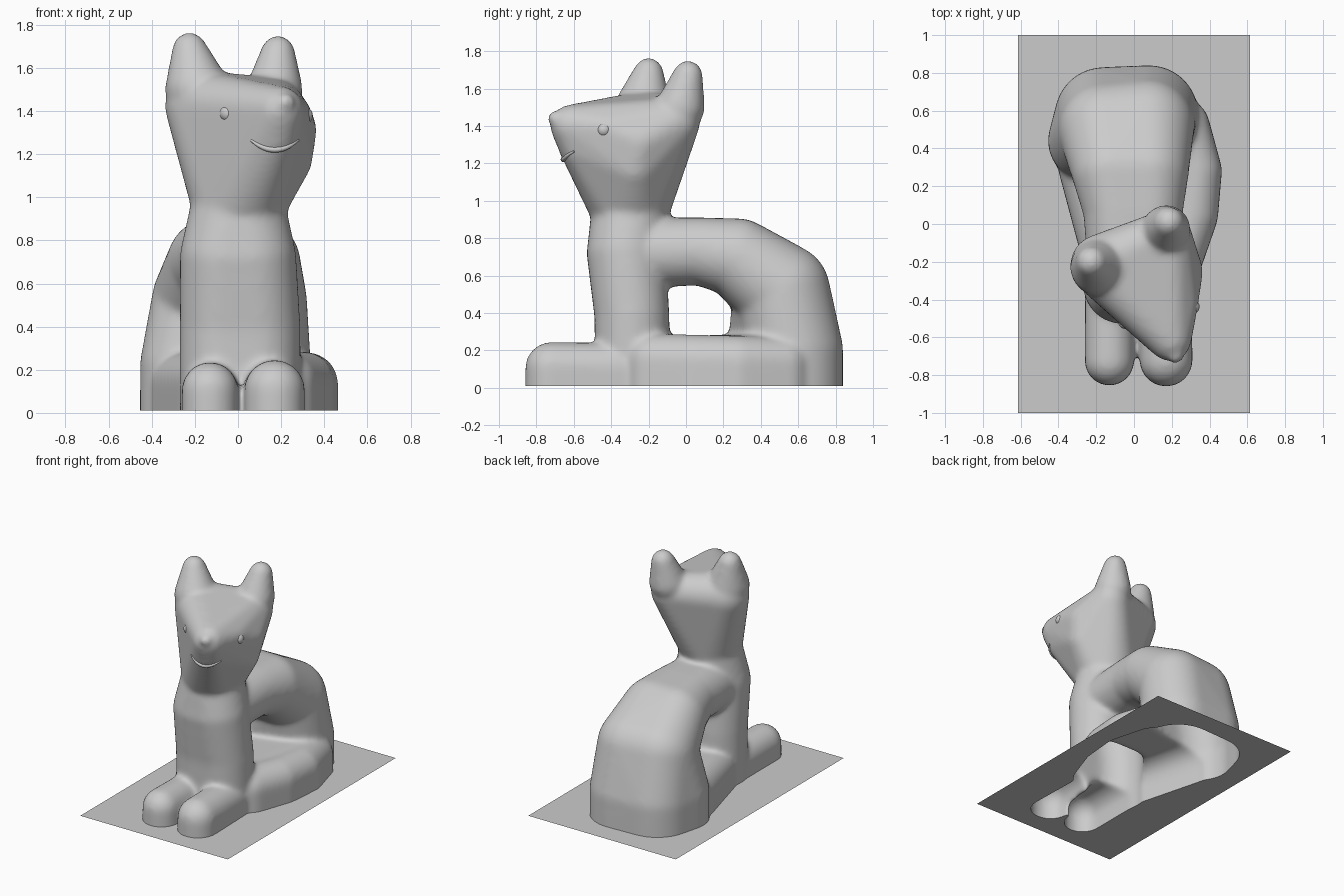
import bpy, bmesh
from mathutils import Vector, Matrix
from mathutils.bvhtree import BVHTree

if "Cube" in bpy.data.objects:
    bpy.data.objects.remove(bpy.data.objects["Cube"])

FLOOR = 0.01


def add_object(name, bm, smooth=True):
    mesh = bpy.data.meshes.new(name)
    for f in bm.faces:
        f.smooth = smooth
    bm.to_mesh(mesh)
    bm.free()
    obj = bpy.data.objects.new(name, mesh)
    bpy.context.collection.objects.link(obj)
    return obj


def hull(target, balls):
    """Add the convex wrap of several balls (x, y, z, radius) to target."""
    bm = bmesh.new()
    for x, y, z, r in balls:
        bmesh.ops.create_icosphere(bm, subdivisions=4, radius=r,
                                   matrix=Matrix.Translation((x, y, z)))
    res = bmesh.ops.convex_hull(bm, input=bm.verts)
    junk = [g for g in set(res["geom_interior"] + res["geom_unused"])
            if isinstance(g, bmesh.types.BMVert)]
    bmesh.ops.delete(bm, geom=junk, context="VERTS")
    tmp = bpy.data.meshes.new("tmp")
    bm.to_mesh(tmp)
    bm.free()
    target.from_mesh(tmp)
    bpy.data.meshes.remove(tmp)


def grounded(balls):
    """Extend balls straight down through the floor."""
    return balls + [(x, y, -0.12, r) for x, y, z, r in balls]


def chain(target, sections):
    for a, b in zip(sections, sections[1:]):
        hull(target, a + b)


clay = bmesh.new()

# Head: narrow neck widening to cheeks, muzzle and ear bases
hull(clay, [(0, -0.30, 0.97, 0.215), (-0.17, -0.22, 1.42, 0.168),
            (0.17, -0.06, 1.42, 0.135), (0.24, -0.25, 1.31, 0.125),
            (0.21, -0.28, 1.18, 0.135), (0.24, -0.42, 1.38, 0.10),
            (0.19, -0.61, 1.40, 0.115), (0.17, -0.56, 1.29, 0.12)])
# Ears
hull(clay, [(-0.19, -0.23, 1.50, 0.148), (-0.225, -0.20, 1.685, 0.08)])
hull(clay, [(0.17, -0.03, 1.50, 0.13), (0.185, 0.01, 1.67, 0.08)])
# Nose
hull(clay, [(0.22, -0.695, 1.44, 0.045)])

# Chest and front legs
chain(clay, [[(-0.02, -0.30, 0.90, 0.21), (0.02, -0.30, 0.90, 0.21)],
             [(-0.06, -0.32, 0.72, 0.21), (0.06, -0.32, 0.72, 0.21)],
             [(-0.07, -0.29, 0.40, 0.20), (0.09, -0.29, 0.40, 0.20)],
             [(-0.07, -0.28, -0.12, 0.20), (0.09, -0.28, -0.12, 0.20)]])
# Paws
hull(clay, grounded([(-0.13, -0.725, 0.105, 0.13), (-0.13, -0.35, 0.10, 0.13)]))
hull(clay, grounded([(0.17, -0.72, 0.105, 0.14), (0.16, -0.35, 0.10, 0.14)]))

# Arched back sweeping down to the haunches
chain(clay, [[(-0.05, -0.30, 0.72, 0.19), (0.05, -0.30, 0.72, 0.19)],
             [(-0.09, 0.08, 0.73, 0.18), (0.08, 0.08, 0.73, 0.18)],
             [(-0.12, 0.28, 0.695, 0.21), (0.08, 0.28, 0.695, 0.21)],
             [(-0.15, 0.50, 0.52, 0.25), (0.07, 0.52, 0.52, 0.25)],
             [(-0.16, 0.57, 0.20, 0.26), (0.08, 0.58, 0.20, 0.26),
              (-0.24, 0.44, 0.22, 0.215)],
             [(-0.16, 0.57, -0.12, 0.26), (0.08, 0.58, -0.12, 0.26),
              (-0.24, 0.44, -0.12, 0.215)]])

# Low base under the opening, from the haunches to the front legs
hull(clay, grounded([(-0.14, -0.15, 0.135, 0.14), (0.20, -0.15, 0.135, 0.14),
                     (-0.25, 0.30, 0.135, 0.15), (0.25, 0.40, 0.135, 0.15)]))
# Tail curled around the right side
chain(clay, [grounded([(0.08, 0.66, 0.13, 0.14)]),
             grounded([(0.26, 0.52, 0.13, 0.14)]),
             grounded([(0.32, 0.28, 0.135, 0.145)]),
             grounded([(0.30, 0.05, 0.14, 0.145)]),
             grounded([(0.22, -0.18, 0.145, 0.145)])])

# Fuse everything into one soft skin
cat = add_object("cat_body", clay)
remesh = cat.modifiers.new("fuse", "REMESH")
remesh.mode = "VOXEL"
remesh.voxel_size = 0.016
soften = cat.modifiers.new("soften", "SMOOTH")
soften.factor = 0.5
soften.iterations = 14
dg = bpy.context.evaluated_depsgraph_get()
fused = bpy.data.meshes.new_from_object(cat.evaluated_get(dg))
cat.modifiers.clear()

# Open the hollow underside at floor level
bm = bmesh.new()
bm.from_mesh(fused)
bmesh.ops.bisect_plane(bm, geom=bm.verts[:] + bm.edges[:] + bm.faces[:],
                       plane_co=(0, 0, FLOOR), plane_no=(0, 0, 1), clear_inner=True)
for f in bm.faces:
    f.smooth = True
bm.to_mesh(fused)
cat.data = fused
skin = BVHTree.FromBMesh(bm)

# Ground sheet with an opening that follows the footprint
sheet = bmesh.new()
copies = {}
for e in bm.edges:
    if e.is_boundary:
        for v in e.verts:
            if v not in copies:
                copies[v] = sheet.verts.new((v.co.x, v.co.y, FLOOR))
        sheet.edges.new([copies[v] for v in e.verts])
rim = [sheet.verts.new((x, y, FLOOR)) for x, y in
       ((-0.615, -1), (0.615, -1), (0.615, 1), (-0.615, 1))]
for i in range(4):
    sheet.edges.new((rim[i], rim[(i + 1) % 4]))
bmesh.ops.triangle_fill(sheet, use_beauty=True, edges=sheet.edges[:], normal=(0, 0, 1))
add_object("ground_sheet", sheet, smooth=False)
bm.free()

# Smile: a thin raised lip laid on the muzzle
curve = bpy.data.curves.new("smile", "CURVE")
curve.dimensions = "3D"
curve.bevel_depth = 0.013
curve.bevel_resolution = 3
curve.use_fill_caps = True
line = curve.splines.new("POLY")
line.points.add(12)
for i, p in enumerate(line.points):
    t = i / 6 - 1
    start = Vector((0.17 + 0.11 * t, -1.5, 1.22 + 0.045 * t * t))
    hit = skin.ray_cast(start, Vector((0, 1, 0)))[0]
    p.co = (*hit, 1)
    p.radius = 1 - 0.6 * t * t
smile = bpy.data.objects.new("smile", curve)
bpy.context.collection.objects.link(smile)
bpy.context.view_layer.objects.active = smile
smile.select_set(True)
bpy.ops.object.convert(target="MESH")

# Eyes: shallow bumps on the cheeks
for name, guess in (("right_eye", (0.40, -0.45, 1.38)), ("left_eye", (-0.12, -0.60, 1.39))):
    spot, normal = skin.find_nearest(Vector(guess))[:2]
    eye = bmesh.new()
    bmesh.ops.create_uvsphere(eye, u_segments=20, v_segments=12, radius=0.04,
                              matrix=Matrix.Translation(spot - normal * 0.029))
    add_object(name, eye)
